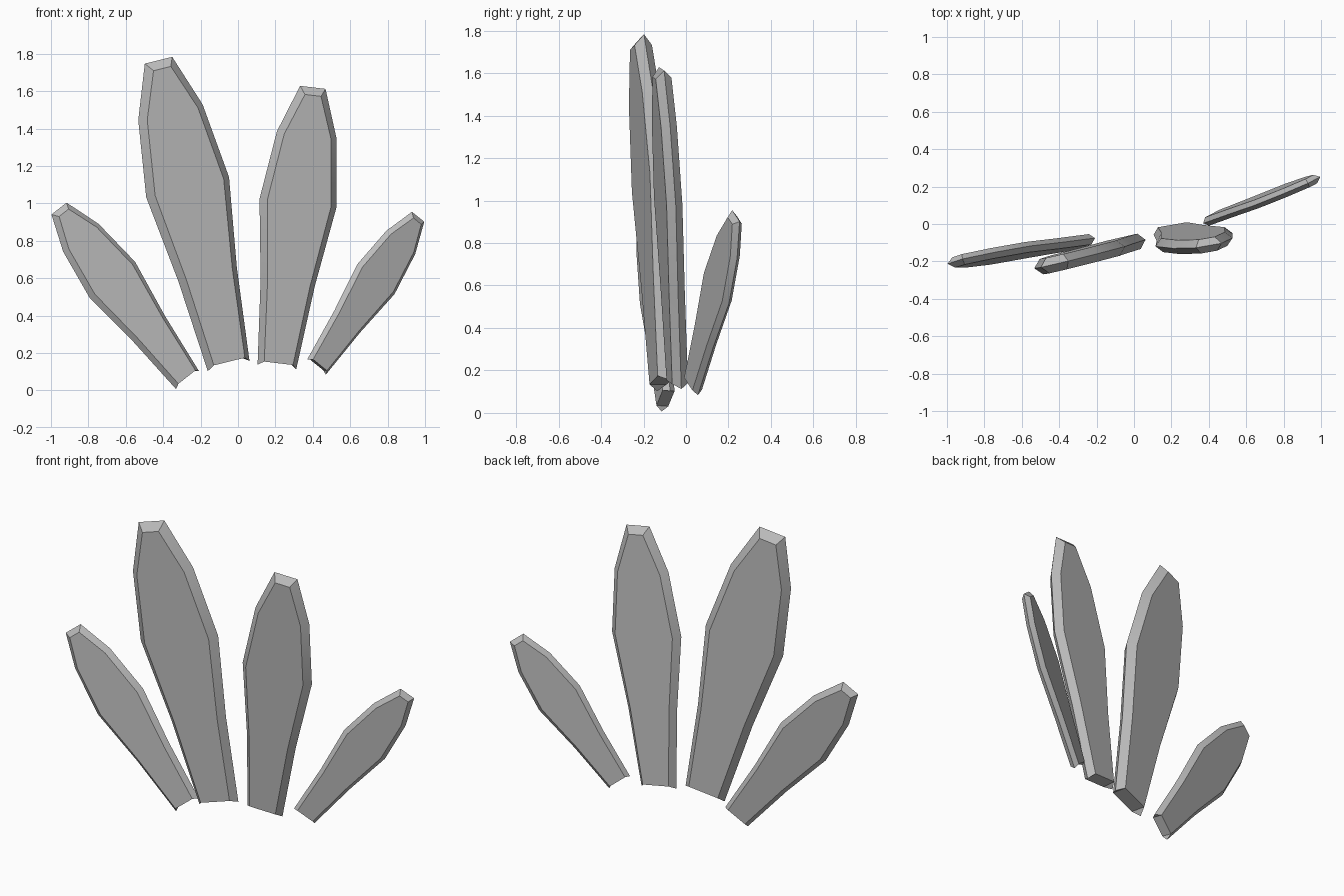
import bpy, bmesh, math
from mathutils import Vector

cube = bpy.data.objects.get("Cube")
if cube:
    bpy.data.objects.remove(cube, do_unlink=True)

# One plain grey for every blade
grey = bpy.data.materials.new("stone_grey")
grey.use_nodes = True
colour = (0.5, 0.5, 0.5, 1)
grey.diffuse_color = colour
grey.node_tree.nodes["Principled BSDF"].inputs["Base Color"].default_value = colour

# Shared outline, as fractions of blade length:
# (ridge position, face position, ridge half width, face half width)
PROFILE = [
    (0.0, 0.015, 0.070, 0.052),
    (0.30, 0.30, 0.098, 0.077),
    (0.585, 0.585, 0.139, 0.115),
    (0.83, 0.825, 0.108, 0.085),
    (1.0, 0.973, 0.046, 0.029),
]
HALF_THICK = 0.025


def blade(name, base, tip, side):
    """Bevel-edged leaf blade running from base to tip, widening along side."""
    base, tip = Vector(base), Vector(tip)
    length = (tip - base).length
    up = (tip - base).normalized()
    across = Vector(side)
    across = (across - up * across.dot(up)).normalized()
    front = across.cross(up)

    bm = bmesh.new()

    def vert(w, t, d):
        return bm.verts.new(base + (across * w + up * t + front * d) * length)

    # Six-sided rings: front face pair, right ridge, back face pair, left ridge
    rings = []
    for ridge_t, face_t, ridge_w, face_w in PROFILE:
        rings.append([
            vert(-face_w, face_t, HALF_THICK), vert(face_w, face_t, HALF_THICK),
            vert(ridge_w, ridge_t, 0),
            vert(face_w, face_t, -HALF_THICK), vert(-face_w, face_t, -HALF_THICK),
            vert(-ridge_w, ridge_t, 0)])
    for low, high in zip(rings, rings[1:]):
        for i in range(6):
            j = (i + 1) % 6
            bm.faces.new((low[i], low[j], high[j], high[i]))

    # Notched foot
    fl, fr, rr, br, bl, rl = rings[0]
    for corners in ((fl, bl, br, fr), (fr, br, rr), (fl, rl, bl)):
        bm.faces.new(corners)
    # Chisel-shaped tip
    fl, fr, rr, br, bl, rl = rings[-1]
    bm.faces.new((fl, fr, rr, rl))
    bm.faces.new((rl, rr, br, bl))

    bmesh.ops.recalc_face_normals(bm, faces=bm.faces)
    mesh = bpy.data.meshes.new(name)
    bm.to_mesh(mesh)
    bm.free()
    mesh.materials.append(grey)
    obj = bpy.data.objects.new(name, mesh)
    bpy.context.collection.objects.link(obj)

    bpy.ops.object.select_all(action='DESELECT')
    obj.select_set(True)
    bpy.context.view_layer.objects.active = obj
    bpy.ops.object.shade_smooth_by_angle(angle=math.radians(30))


# Fan of four blades
blade("outer_right_blade", (-0.27, -0.095, 0.055), (-0.957, -0.20, 0.972), (0.775, 0.25, 0.58))
blade("inner_right_blade", (-0.05, -0.11, 0.13), (-0.425, -0.215, 1.765), (0.95, 0.22, 0.22))
blade("inner_left_blade", (0.208, -0.04, 0.125), (0.40, -0.115, 1.62), (0.97, 0.17, -0.12))
blade("outer_left_blade", (0.42, 0.03, 0.125), (0.963, 0.235, 0.928), (0.70, 0.37, -0.60))
